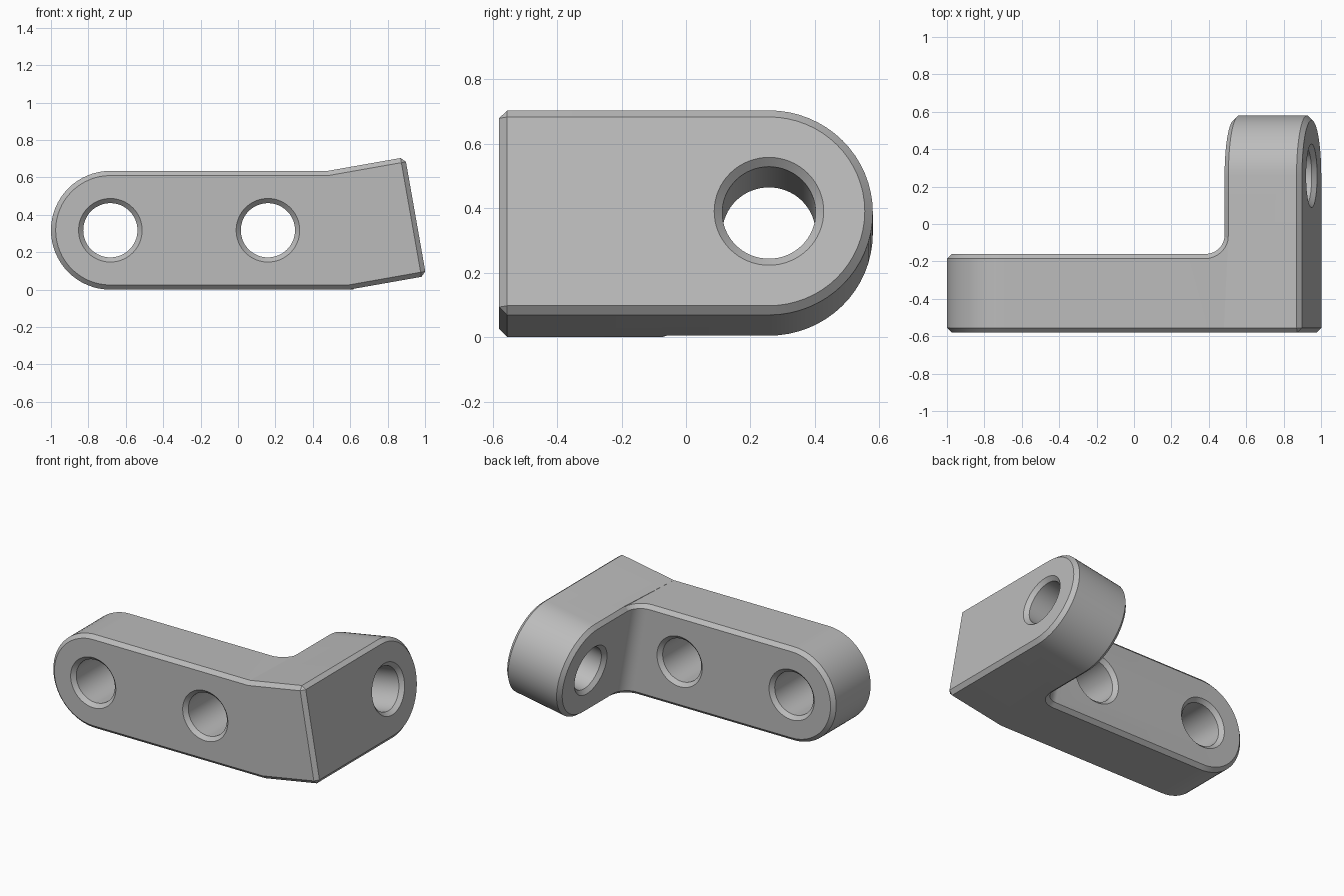
import bpy, bmesh
from math import sin, cos, pi, radians
from mathutils import Vector, Matrix

cube = bpy.data.objects.get("Cube")
if cube:
    bpy.data.objects.remove(cube)

TILT = radians(10)
THICK = 0.42            # thickness of both arms
HEIGHT = 0.635
FRONT, BACK = -0.58, -0.16
TIP_Y = 0.2575          # centre of the rounded tip of the short arm
CHAMFER = 0.025
HOLE_R = 0.145
FILLET = 0.1
STEPS = 32              # segments in a half circle
LEFT_X = -0.6825        # centre of the rounded end of the long arm

u = Vector((cos(TILT), 0, sin(TILT)))        # across the short arm
v = Vector((-sin(TILT), 0, cos(TILT)))       # up the short arm
bend_low = Vector((0.592, 0, 0))
bend_high = bend_low + v * (HEIGHT / cos(TILT))
bend_mid = (bend_low + bend_high) / 2
half = (bend_high - bend_low).length / 2

grey = bpy.data.materials.new("light grey")
grey.use_nodes = True
colour = (0.5, 0.5, 0.5, 1)
grey.diffuse_color = colour
grey.node_tree.nodes["Principled BSDF"].inputs["Base Color"].default_value = colour


def make_object(name, bm):
    bmesh.ops.recalc_face_normals(bm, faces=bm.faces[:])
    mesh = bpy.data.meshes.new(name)
    bm.to_mesh(mesh)
    bm.free()
    mesh.materials.append(grey)
    obj = bpy.data.objects.new(name, mesh)
    bpy.context.collection.objects.link(obj)
    return obj


def at_y(p, y):
    return Vector((p.x, y, p.z))


# Bracket body: rounded long arm, tilted short arm, filleted inner corner
bm = bmesh.new()


def long_end(y):
    r = HEIGHT / 2
    angles = [pi * i / STEPS for i in range(STEPS + 1)]
    return [bm.verts.new((LEFT_X - r * sin(a), y, r - r * cos(a))) for a in angles]


def short_tip(offset):
    angles = [pi * i / STEPS for i in range(STEPS + 1)]
    return [bm.verts.new(at_y(bend_mid + u * offset - v * half * cos(a), TIP_Y + half * sin(a)))
            for a in angles]


def fillet_rail(base):
    rail = []
    for i in range(STEPS // 2 + 1):
        a = pi / 2 * i / (STEPS // 2)
        dx = FILLET * (sin(a) - 1) / cos(TILT)
        rail.append(bm.verts.new((base.x + dx, BACK + FILLET * (1 - cos(a)), base.z)))
    return rail


front_end, back_end = long_end(FRONT), long_end(BACK)
outer_tip, inner_tip = short_tip(THICK), short_tip(0)
low_rail, high_rail = fillet_rail(bend_low), fillet_rail(bend_high)
bend_l, bend_h = (bm.verts.new(at_y(p, FRONT)) for p in (bend_low, bend_high))
corner_l, corner_h = (bm.verts.new(at_y(p + u * THICK, FRONT)) for p in (bend_low, bend_high))

front_face = bm.faces.new(front_end + [bend_h, corner_h, corner_l, bend_l])
outer_face = bm.faces.new([corner_h, corner_l] + outer_tip)
inner_faces = [bm.faces.new(back_end + [high_rail[0], low_rail[0]]),
               bm.faces.new(inner_tip + [high_rail[-1], low_rail[-1]])]
for i in range(STEPS // 2):
    inner_faces.append(bm.faces.new([low_rail[i], low_rail[i + 1], high_rail[i + 1], high_rail[i]]))
for a, b in ((front_end, back_end), (outer_tip, inner_tip)):
    for i in range(STEPS):
        bm.faces.new([a[i], a[i + 1], b[i + 1], b[i]])
for k, rail, bend, corner in ((0, low_rail, bend_l, corner_l), (-1, high_rail, bend_h, corner_h)):
    bm.faces.new([front_end[k], bend] + rail[::-1] + [back_end[k]])
    bm.faces.new([bend, corner, outer_tip[k], inner_tip[k], rail[-1]])

# Chamfer the rims of the front, outer and inner faces
bmesh.ops.recalc_face_normals(bm, faces=bm.faces[:])
inner = set(inner_faces)
rim = set(front_face.edges) | set(outer_face.edges)
rim |= {e for f in inner for e in f.edges if sum(g in inner for g in e.link_faces) == 1}
bmesh.ops.bevel(bm, geom=list(rim), offset=CHAMFER, offset_type='OFFSET', segments=1,
                profile=0.5, affect='EDGES', clamp_overlap=False)
bracket = make_object("bracket", bm)


# Holes with a small countersink at each mouth
def hole_cutter(name, centre, axis):
    bm = bmesh.new()
    extra = 0.05
    h = THICK / 2
    wide = HOLE_R + CHAMFER + extra
    profile = [(-h - extra, wide), (-h + CHAMFER, HOLE_R), (h - CHAMFER, HOLE_R), (h + extra, wide)]
    turn = Vector((0, 0, 1)).rotation_difference(axis).to_matrix().to_4x4()
    place = Matrix.Translation(centre) @ turn
    n = STEPS * 2
    rings = [[bm.verts.new(place @ Vector((r * cos(2 * pi * i / n), r * sin(2 * pi * i / n), z)))
              for i in range(n)] for z, r in profile]
    for a, b in zip(rings, rings[1:]):
        for i in range(n):
            bm.faces.new([a[i], a[(i + 1) % n], b[(i + 1) % n], b[i]])
    bm.faces.new(rings[0])
    bm.faces.new(rings[-1])
    cutter = make_object(name, bm)
    cutter.hide_render = True
    return cutter


mid_y = (FRONT + BACK) / 2
cutters = [
    hole_cutter("end_hole_cutter", Vector((LEFT_X, mid_y, HEIGHT / 2)), Vector((0, 1, 0))),
    hole_cutter("middle_hole_cutter", Vector((0.16, mid_y, HEIGHT / 2)), Vector((0, 1, 0))),
    hole_cutter("short_arm_hole_cutter", at_y(bend_mid + u * THICK / 2, TIP_Y), u),
]

bpy.ops.object.select_all(action='DESELECT')
bracket.select_set(True)
bpy.context.view_layer.objects.active = bracket
for cutter in cutters:
    mod = bracket.modifiers.new("hole", 'BOOLEAN')
    mod.operation = 'DIFFERENCE'
    mod.solver = 'EXACT'
    mod.object = cutter
    bpy.ops.object.modifier_apply(modifier=mod.name)
    bpy.data.objects.remove(cutter)
bpy.ops.object.shade_smooth_by_angle(angle=radians(8))
